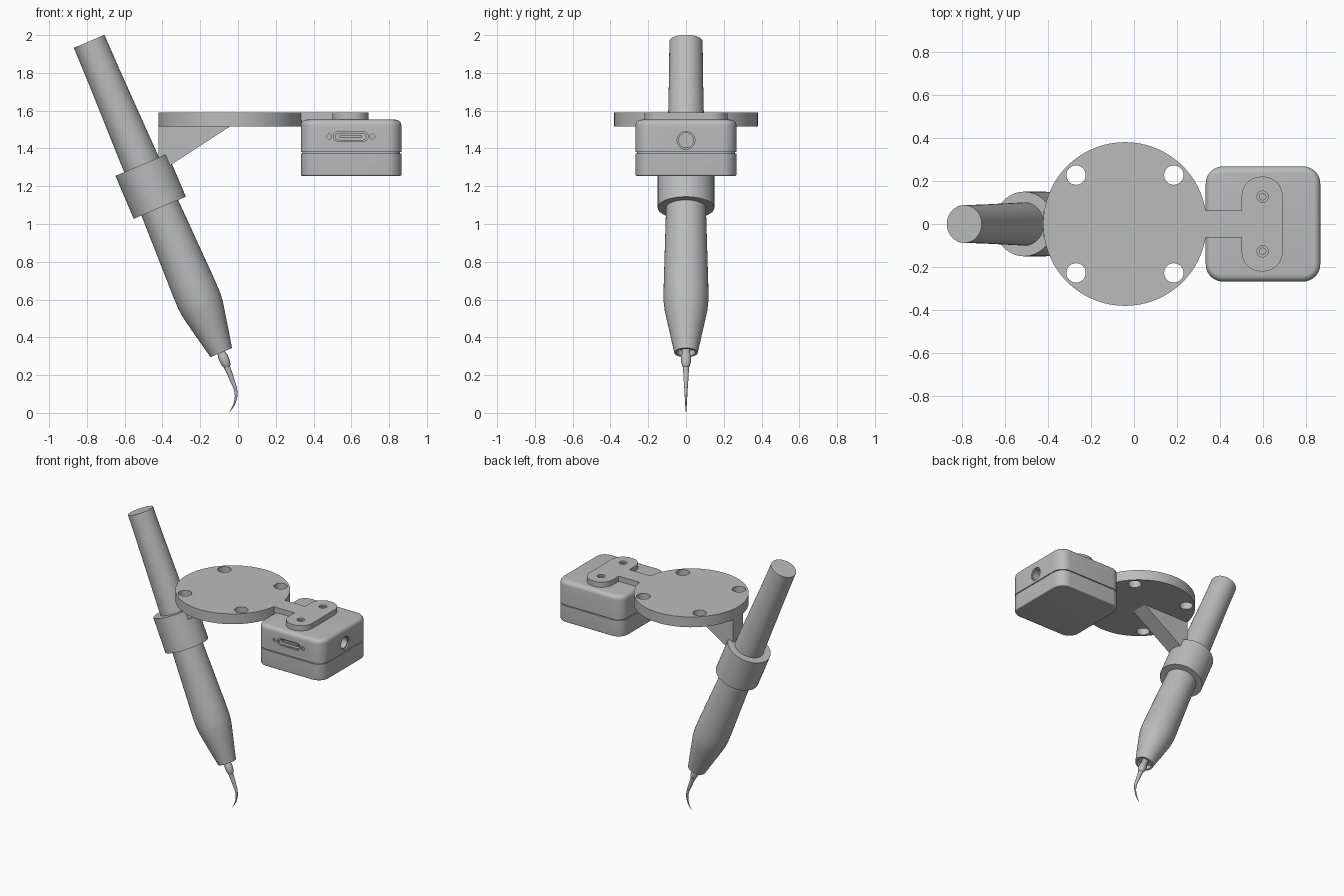
import bpy, bmesh, math
from mathutils import Vector, Matrix

if "Cube" in bpy.data.objects:
    bpy.data.objects.remove(bpy.data.objects["Cube"])

GREY = (0.5, 0.5, 0.5, 1.0)
grey = bpy.data.materials.new("plain grey")
grey.use_nodes = True
grey.diffuse_color = GREY
grey.node_tree.nodes["Principled BSDF"].inputs["Base Color"].default_value = GREY


def make(name, bm):
    bmesh.ops.recalc_face_normals(bm, faces=bm.faces)
    mesh = bpy.data.meshes.new(name)
    bm.to_mesh(mesh)
    bm.free()
    mesh.materials.append(grey)
    obj = bpy.data.objects.new(name, mesh)
    bpy.context.collection.objects.link(obj)
    return obj


def activate(obj):
    bpy.ops.object.select_all(action='DESELECT')
    obj.select_set(True)
    bpy.context.view_layer.objects.active = obj


def smooth(obj, angle=30):
    activate(obj)
    bpy.ops.object.shade_smooth_by_angle(angle=math.radians(angle))


def box(name, lo, hi, axis=2, radius=0.0, top=0.0, bottom=0.0):
    """Box with rounded edges along one axis and optional rounded top and bottom rims."""
    lo, hi = Vector(lo), Vector(hi)
    bm = bmesh.new()
    bmesh.ops.create_cube(bm, size=1)
    for v in bm.verts:
        v.co = (lo + hi) / 2 + v.co * (hi - lo)
    if radius:
        edges = [e for e in bm.edges
                 if abs(e.verts[0].co[axis] - e.verts[1].co[axis]) > 1e-5]
        bmesh.ops.bevel(bm, geom=edges, offset=radius, segments=10, profile=0.5, affect='EDGES')
    for z, amount in ((hi.z, top), (lo.z, bottom)):
        if amount:
            rim = [e for e in bm.edges if all(abs(v.co.z - z) < 1e-5 for v in e.verts)]
            bmesh.ops.bevel(bm, geom=rim, offset=amount, segments=6, profile=0.5, affect='EDGES')
    return make(name, bm)


def cylinder(name, start, end, radius, sides=64):
    start, end = Vector(start), Vector(end)
    bm = bmesh.new()
    turn = (end - start).to_track_quat('Z', 'Y').to_matrix().to_4x4()
    bmesh.ops.create_cone(bm, cap_ends=True, segments=sides, radius1=radius, radius2=radius,
                          depth=(end - start).length,
                          matrix=Matrix.Translation((start + end) / 2) @ turn)
    return make(name, bm)


def lathe(name, profile, matrix, sides=64):
    """Spin (distance below the top, radius) points about the local z axis."""
    bm = bmesh.new()
    verts = [bm.verts.new((r, 0, -s)) for s, r in profile]
    edges = [bm.edges.new(pair) for pair in zip(verts, verts[1:])]
    bmesh.ops.spin(bm, geom=verts + edges, cent=(0, 0, 0), axis=(0, 0, 1),
                   angle=math.tau, steps=sides)
    bmesh.ops.remove_doubles(bm, verts=bm.verts, dist=1e-5)
    bm.transform(matrix)
    return make(name, bm)


def combine(target, operation, *tools):
    """Apply a boolean with each tool and remove the tool."""
    for tool in tools:
        activate(target)
        mod = target.modifiers.new("boolean", 'BOOLEAN')
        mod.operation, mod.solver, mod.object = operation, 'EXACT', tool
        bpy.ops.object.modifier_apply(modifier=mod.name)
        bpy.data.objects.remove(tool)


# Slanted handle, nozzle and clamp share one axis
tilt = Matrix.Translation((-0.788, 0, 1.967)) @ Matrix.Rotation(math.radians(-23), 4, 'Y')
handle = lathe("pen_handle", [(0, 0), (0, 0.088), (0.2, 0.09), (0.9, 0.104), (1.4, 0.118),
                              (1.49, 0.119), (1.54, 0.114), (1.61, 0.1), (1.79, 0.062),
                              (1.79, 0.05), (1.76, 0.046), (1.76, 0)], tilt)
smooth(handle)
clamp = cylinder("clamp_ring", tilt @ Vector((0, 0, -0.71)), tilt @ Vector((0, 0, -0.957)), 0.15)
smooth(clamp)

# Needle holder and curved needle
holder = lathe("needle_holder", [(1.74, 0), (1.74, 0.022), (1.8, 0.022), (1.81, 0.027),
                                 (1.85, 0.025), (1.87, 0.019), (1.89, 0)], tilt, 24)
smooth(holder)
curve = bpy.data.curves.new("curved_needle", 'CURVE')
curve.dimensions = '3D'
curve.bevel_depth = 1.0
curve.use_fill_caps = True
path = curve.splines.new('BEZIER')
needle = [(-0.07, 0.27, 0.018), (-0.035, 0.185, 0.013), (-0.011, 0.11, 0.008),
          (-0.017, 0.055, 0.005), (-0.045, 0.002, 0.001)]
path.bezier_points.add(len(needle) - 1)
for point, (x, z, r) in zip(path.bezier_points, needle):
    point.co, point.radius = (x, 0, z), r
    point.handle_left_type = point.handle_right_type = 'AUTO'
curve.materials.append(grey)
needle_obj = bpy.data.objects.new("curved_needle", curve)
bpy.context.collection.objects.link(needle_obj)

# Round mounting plate with arm and pad
TOP = 1.59
plate = cylinder("mounting_plate", (-0.042, 0, 1.515), (-0.042, 0, TOP), 0.38, 96)
combine(plate, 'UNION',
        box("arm", (0.25, -0.062, 1.548), (0.56, 0.062, TOP)),
        box("pad", (0.5, -0.22, 1.548), (0.69, 0.22, TOP), radius=0.09))
for y in (-1, 1):
    for x in (-1, 1):
        px, py = -0.042 + x * 0.227, y * 0.227
        combine(plate, 'DIFFERENCE', cylinder("bolt_hole", (px, py, 1.4), (px, py, 1.7), 0.045, 40))
    for depth, r in ((0.012, 0.026), (0.035, 0.015)):
        combine(plate, 'DIFFERENCE',
                cylinder("screw_hole", (0.597, y * 0.127, TOP - depth),
                         (0.597, y * 0.127, 1.7), r, 32))
smooth(plate)

# Triangular gusset between plate and clamp
bm = bmesh.new()
outline = [(-0.42, 1.518), (-0.04, 1.518), (-0.36, 1.31), (-0.42, 1.27)]
face = bm.faces.new([bm.verts.new((x, -0.06, z)) for x, z in outline])
extruded = bmesh.ops.extrude_face_region(bm, geom=[face])["geom"]
bmesh.ops.translate(bm, vec=(0, 0.12, 0),
                    verts=[g for g in extruded if isinstance(g, bmesh.types.BMVert)])
make("gusset", bm)

# Rounded box in two shells with a seam between
x0, x1, half = 0.333, 0.865, 0.267
lower = box("lower_shell", (x0, -half, 1.255), (x1, half, 1.374), radius=0.08, bottom=0.008)
upper = box("upper_shell", (x0, -half, 1.38), (x1, half, 1.552), radius=0.08, top=0.03)
core = box("seam_core", (x0 + 0.008, -half + 0.008, 1.36),
           (x1 - 0.008, half - 0.008, 1.39), radius=0.074)

# Front port with its two screws, and the round side socket
PORT = Vector((0.597, -half, 1.463))


def slot(name, w, h, y0, y1):
    return box(name, PORT + Vector((-w, y0, -h)), PORT + Vector((w, y1, h)), axis=1, radius=h * 0.95)


combine(upper, 'DIFFERENCE', slot("port_rim", 0.092, 0.025, -0.05, 0.008),
        slot("port_slot", 0.08, 0.017, -0.05, 0.04))
for side in (-1, 1):
    p = PORT + Vector((side * 0.115, 0, 0))
    combine(upper, 'DIFFERENCE', cylinder("screw_recess", p + Vector((0, -0.05, 0)),
                                          p + Vector((0, 0.012, 0)), 0.013, 24))
for depth, r in ((0.01, 0.047), (0.06, 0.039)):
    combine(upper, 'DIFFERENCE', cylinder("socket_hole", (x1 + 0.05, 0, 1.443),
                                          (x1 - depth, 0, 1.443), r, 40))
box("port_tongue", PORT + Vector((-0.06, 0.012, -0.005)), PORT + Vector((0.06, 0.045, 0.005)))
for shell in (lower, upper, core):
    smooth(shell)
